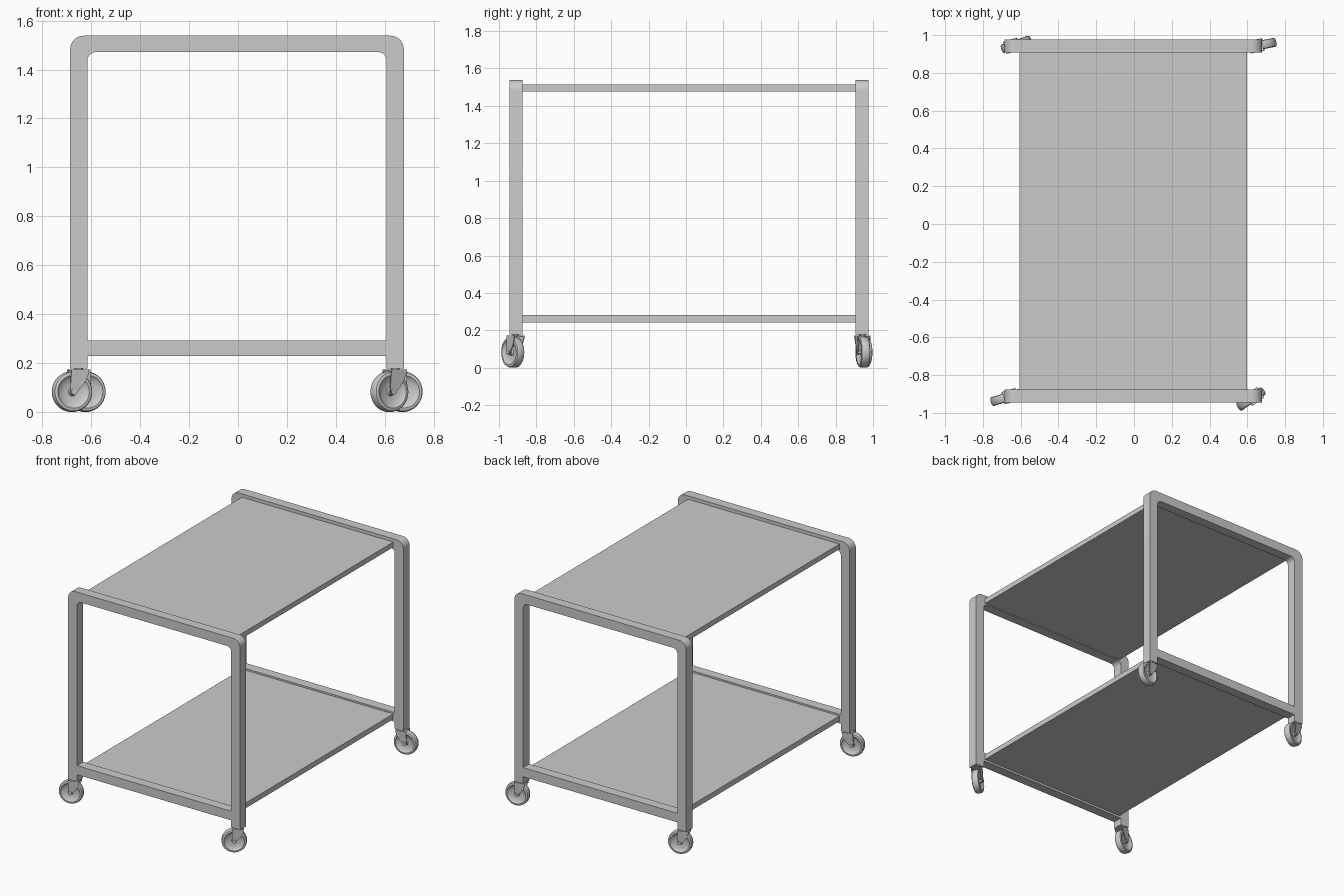
import bpy, bmesh, math
from mathutils import Matrix, Vector

if "Cube" in bpy.data.objects:
    bpy.data.objects.remove(bpy.data.objects["Cube"])

CX = -0.004               # frame centre in x
YF, YB = -0.91, 0.942     # centres of the two end frames
OUT, INN, TOP, DEP = 0.682, 0.612, 1.538, 0.07
R = 0.083                 # wheel radius
TRAIL = 0.029             # axle offset from the caster stem


def finish(name, bm, smooth=True):
    bmesh.ops.recalc_face_normals(bm, faces=bm.faces)
    me = bpy.data.meshes.new(name)
    bm.to_mesh(me)
    bm.free()
    ob = bpy.data.objects.new(name, me)
    bpy.context.collection.objects.link(ob)
    if smooth:
        bpy.ops.object.select_all(action='DESELECT')
        ob.select_set(True)
        bpy.context.view_layer.objects.active = ob
        bpy.ops.object.shade_smooth_by_angle(angle=math.radians(35))
    return ob


def prism(bm, pts, vec):
    face = bm.faces.new([bm.verts.new(p) for p in pts])
    res = bmesh.ops.extrude_face_region(bm, geom=[face], use_keep_orig=True)
    verts = [g for g in res['geom'] if isinstance(g, bmesh.types.BMVert)]
    bmesh.ops.translate(bm, verts=verts, vec=vec)
    return list(face.verts) + verts


def box(name, x0, x1, y0, y1, z0, z1):
    bm = bmesh.new()
    prism(bm, [(x0, y0, z0), (x1, y0, z0), (x1, y1, z0), (x0, y1, z0)], (0, 0, z1 - z0))
    return finish(name, bm, False)


def arc(cx, cz, r, a0, a1, n=8):
    return [(cx + r * math.cos(math.radians(a0 + (a1 - a0) * i / n)),
             cz + r * math.sin(math.radians(a0 + (a1 - a0) * i / n))) for i in range(n + 1)]


def cylinder(bm, r, depth, loc, axis='Z', seg=24):
    rot = Matrix.Rotation(math.pi / 2, 4, 'X') if axis == 'Y' else Matrix()
    bmesh.ops.create_cone(bm, cap_ends=True, segments=seg, radius1=r, radius2=r,
                          depth=depth, matrix=Matrix.Translation(loc) @ rot)


# End frames: rounded arch with a lower rail
def end_frame(name, y):
    ro, ri, zi, zb = 0.055, 0.035, TOP - 0.067, 0.178
    prof = [(OUT, zb)] + arc(OUT - ro, TOP - ro, ro, 0, 90) + arc(ro - OUT, TOP - ro, ro, 90, 180)
    prof += [(-OUT, zb), (-INN, zb)]
    prof += arc(ri - INN, zi - ri, ri, 180, 90) + arc(INN - ri, zi - ri, ri, 90, 0) + [(INN, zb)]
    bm = bmesh.new()
    prism(bm, [(CX + x, y - DEP / 2, z) for x, z in prof], (0, DEP, 0))
    finish(name, bm)
    box(name + "_lower_rail", CX - INN, CX + INN, y - DEP / 2, y + DEP / 2, 0.228, 0.293)


end_frame("front_frame", YF)
end_frame("back_frame", YB)

# Shelves
for name, z0, z1 in (("top_shelf", 1.477, 1.514), ("bottom_shelf", 0.243, 0.281)):
    box(name, CX - 0.601, CX + 0.601, YF + DEP / 2, YB - DEP / 2, z0, z1)


# Casters: local +x is the trailing direction
def caster(name, x, y, angle):
    place = Matrix.Translation((x, y, 0)) @ Matrix.Rotation(math.radians(angle), 4, 'Z')

    # Wheel, lathed around its axle with a rounded tread and dished sides
    side = [(0.0, 0.017), (0.014, 0.017), (0.018, 0.008), (0.035, 0.009), (0.055, 0.014),
            (0.064, 0.021), (0.067, 0.024), (0.074, 0.024), (0.079, 0.021), (0.082, 0.014), (R, 0.006)]
    prof = side + [(r, -w) for r, w in reversed(side)]
    bm = bmesh.new()
    vs = [bm.verts.new((r, w, 0)) for r, w in prof]
    es = [bm.edges.new(p) for p in zip(vs, vs[1:])]
    bmesh.ops.spin(bm, geom=vs + es, cent=(0, 0, 0), axis=(0, 1, 0),
                   angle=math.tau, steps=40, use_duplicate=False)
    bmesh.ops.remove_doubles(bm, verts=bm.verts, dist=1e-5)
    bmesh.ops.transform(bm, matrix=place @ Matrix.Translation((TRAIL, 0, R)), verts=bm.verts)
    finish(name + "_wheel", bm)

    # Fork: two tapered cheeks leaning in toward the axle, with a top plate
    bm = bmesh.new()
    cheek = [(-0.034, 0.172), (-0.032, 0.155), (-0.022, 0.128), (-0.004, 0.103), (0.013, 0.084)]
    cheek += arc(TRAIL, R, 0.014, 190, 350, 6) + [(0.044, 0.105), (0.043, 0.135), (0.040, 0.172)]
    for s in (-1, 1):
        pts = [(u, s * (0.029 + 0.005 * (z - R) / 0.09), z) for u, z in cheek]
        prism(bm, pts, (0, -s * 0.004, 0))
    prism(bm, [(-0.034, -0.034, 0.168), (0.040, -0.034, 0.168),
               (0.040, 0.034, 0.168), (-0.034, 0.034, 0.168)], (0, 0, 0.005))
    # Axle with end nuts, and the swivel stem
    cylinder(bm, 0.007, 0.064, (TRAIL, 0, R), 'Y', 16)
    for s in (-1, 1):
        cylinder(bm, 0.012, 0.004, (TRAIL, s * 0.031, R), 'Y', 16)
    cylinder(bm, 0.018, 0.012, (0, 0, 0.176))
    bmesh.ops.transform(bm, matrix=place, verts=bm.verts)
    finish(name + "_fork", bm)


XL, XR = CX - 0.647, CX + 0.647
caster("front_left_caster", XL, YF, 197)
caster("front_right_caster", XR, YF, 214)
caster("back_left_caster", XL, YB, 18)
caster("back_right_caster", XR, YB, 11)
